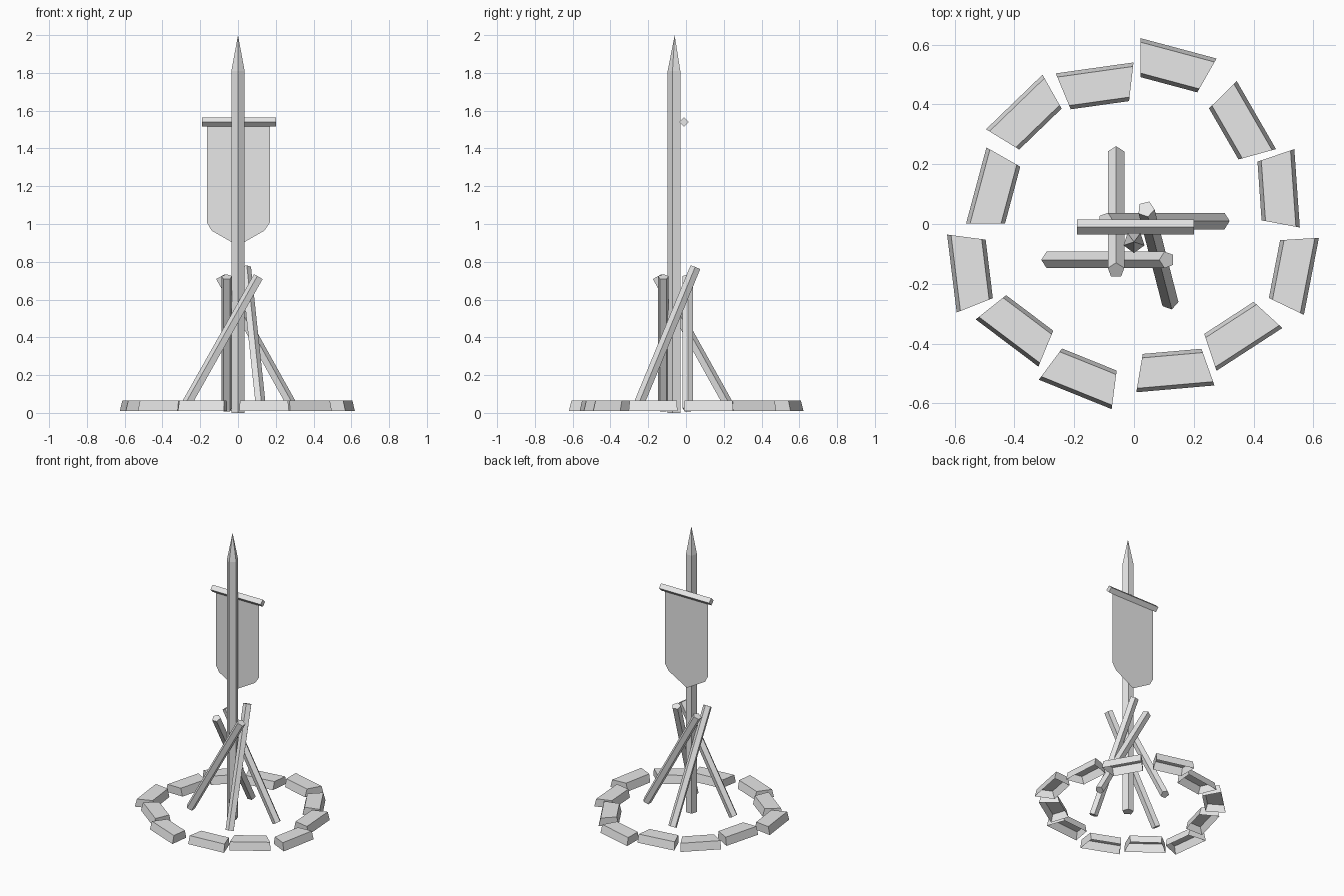
import bpy
from math import radians
from mathutils import Vector, Matrix

if "Cube" in bpy.data.objects:
    bpy.data.objects.remove(bpy.data.objects["Cube"], do_unlink=True)

grey = bpy.data.materials.new("plain grey")
grey.use_nodes = True
grey.diffuse_color = (0.8, 0.8, 0.8, 1)
grey.node_tree.nodes["Principled BSDF"].inputs["Base Color"].default_value = (0.8, 0.8, 0.8, 1)


def make_object(name, verts, faces):
    mesh = bpy.data.meshes.new(name)
    mesh.from_pydata(verts, [], faces)
    mesh.materials.append(grey)
    obj = bpy.data.objects.new(name, mesh)
    bpy.context.collection.objects.link(obj)
    return obj


def rod(name, start, end, radius, sides=5, tip_radius=None, spin=0):
    """Flat-sided rod (or spike) between two points."""
    start, end = Vector(start), Vector(end)
    axis = end - start
    bpy.ops.mesh.primitive_cone_add(
        vertices=sides, radius1=radius,
        radius2=radius if tip_radius is None else tip_radius, depth=axis.length)
    obj = bpy.context.object
    obj.name = name
    turn = axis.to_track_quat('Z', 'Y').to_matrix().to_4x4()
    obj.matrix_world = (Matrix.Translation((start + end) / 2) @ turn
                        @ Matrix.Rotation(radians(spin), 4, 'Z'))
    obj.data.materials.append(grey)
    return obj


# Central pole with a sharpened tip
rod("pole", (0, -0.06, 0), (0, -0.06, 1.81), 0.037)
rod("pole_tip", (0, -0.06, 1.81), (0, -0.06, 2), 0.037, tip_radius=0)

# Crossbar, square on edge, and the cloth hanging from it
rod("crossbar", (-0.19, -0.01, 1.54), (0.2, -0.01, 1.54), 0.025, sides=4)
outline = [(-0.165, 1.54), (-0.165, 1.01), (-0.14, 0.965), (0, 0.885),
           (0.14, 0.965), (0.17, 1.01), (0.17, 1.54)]
make_object("banner", [(x, -0.01, z) for x, z in outline], [range(len(outline))])

# Leaning sticks around the pole
rod("stick_back", (-0.06, 0.235, 0.02), (-0.06, -0.155, 0.72), 0.029)
rod("stick_right", (-0.285, -0.12, 0.02), (0.11, -0.12, 0.72), 0.029)
rod("stick_left", (0.295, 0.01, 0.02), (-0.095, 0.01, 0.72), 0.029)
rod("stick_front", (0.12, -0.26, 0.02), (0.04, 0.05, 0.77), 0.029)

# Ring of wedge stones, open underneath: x, y, turn in degrees
stones = [(0.133, 0.527, -15), (-0.123, 0.46, 8), (-0.357, 0.363, 44),
          (-0.467, 0.113, 75), (-0.547, -0.158, 97), (-0.387, -0.348, 143),
          (-0.173, -0.512, 158), (0.133, -0.489, 185), (0.352, -0.367, 213),
          (0.532, -0.163, 259), (0.483, 0.115, 274), (0.355, 0.333, 300)]


def stone_loop(depth, z):
    """Trapezoid, longer on its outer side."""
    inner, outer = 0.115 - 0.26 * depth, 0.115 + 0.26 * depth
    return [(-inner, -depth, z), (inner, -depth, z), (outer, depth, z), (-outer, depth, z)]


walls = [(i, (i + 1) % 4, (i + 1) % 4 + 4, i + 4) for i in range(4)]
for n, (x, y, turn) in enumerate(stones, 1):
    stone = make_object(f"ring_stone_{n}",
                        stone_loop(0.063, 0.01) + stone_loop(0.05, 0.065),
                        walls + [(4, 5, 6, 7)])
    stone.location = (x, y, 0)
    stone.rotation_euler.z = radians(turn)
